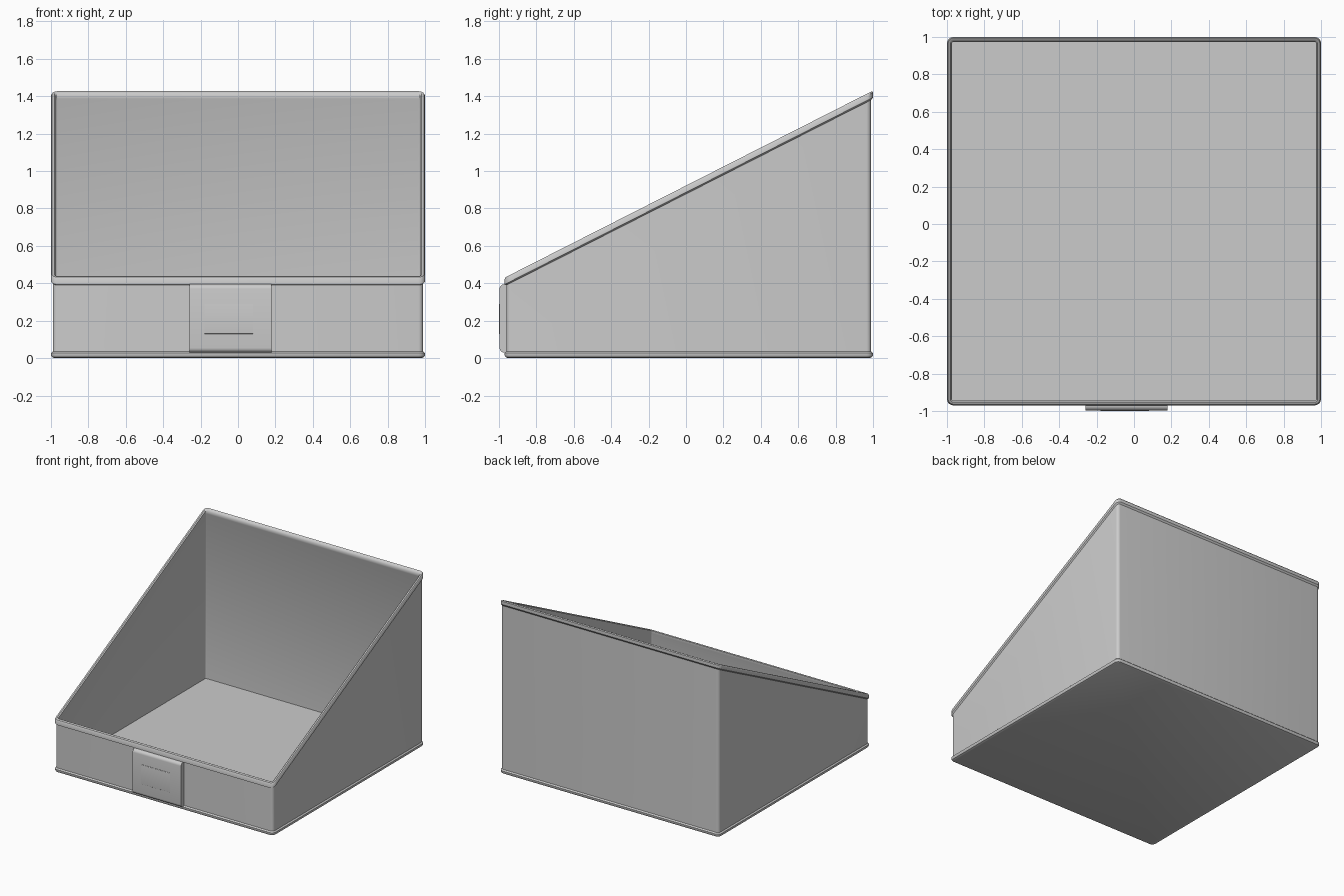
import bpy, bmesh, math

if "Cube" in bpy.data.objects:
    bpy.data.objects.remove(bpy.data.objects["Cube"])

grey = bpy.data.materials.new("light grey plastic")
grey.diffuse_color = (0.6, 0.6, 0.6, 1)
grey.use_nodes = True
grey.node_tree.nodes["Principled BSDF"].inputs["Base Color"].default_value = grey.diffuse_color

X, Y0, Y1, R = 1.0, -0.97, 1.0, 0.035


def top(y):
    # Sloping top edge of the bin
    return 0.43 + (y - Y0) / (Y1 - Y0) * 1.0


def ring(bm, inset, z):
    # Rounded rectangle; z is a number or a function of y
    r = max(R - inset, 0.008)
    verts = []
    for k, (sx, sy) in enumerate([(1, 1), (-1, 1), (-1, -1), (1, -1)]):
        cx = sx * (X - inset - r)
        cy = (Y1 - inset - r) if sy > 0 else (Y0 + inset + r)
        for i in range(6):
            a = math.radians(90 * k + 18 * i)
            x, y = cx + r * math.cos(a), cy + r * math.sin(a)
            verts.append(bm.verts.new((x, y, z(y) if callable(z) else z)))
    return verts


def finish(bm, name):
    bmesh.ops.recalc_face_normals(bm, faces=bm.faces)
    me = bpy.data.meshes.new(name)
    bm.to_mesh(me)
    bm.free()
    me.materials.append(grey)
    ob = bpy.data.objects.new(name, me)
    bpy.context.collection.objects.link(ob)
    bpy.ops.object.select_all(action='DESELECT')
    ob.select_set(True)
    bpy.context.view_layer.objects.active = ob
    bpy.ops.object.shade_smooth_by_angle(angle=math.radians(35))
    return ob


# Bin: base lip, thin walls, rolled rim, inner walls and floor in one skin
def below(d):
    return lambda y: top(y) - d


section = [(0.018, 0.0), (0.006, 0.005), (0.0, 0.015), (0.0, 0.027), (0.01, 0.036),
           (0.01, below(0.045)), (0.0, below(0.036)), (0.0, below(0.01)),
           (0.006, below(0.0)), (0.018, below(0.0)), (0.026, below(0.008)),
           (0.026, below(0.03)), (0.022, below(0.04)), (0.022, 0.03)]
bm = bmesh.new()
rings = [ring(bm, i, z) for i, z in section]
for a, b in zip(rings, rings[1:]):
    n = len(a)
    for i in range(n):
        j = (i + 1) % n
        bm.faces.new((a[i], a[j], b[j], b[i]))
bm.faces.new(rings[0])
bm.faces.new(rings[-1])
finish(bm, "bin_body")


def plate(name, x0, x1, z0, z1, y_front, y_back, bend):
    # Plate with top and bottom edges curving back to the wall
    bm = bmesh.new()
    prof = [(y_back, z0)]
    for k in range(6):
        a = math.radians(18 * k)
        prof.append((y_front + bend * (1 - math.sin(a)), z0 + bend * (1 - math.cos(a))))
    for k in range(6):
        a = math.radians(90 - 18 * k)
        prof.append((y_front + bend * (1 - math.sin(a)), z1 - bend * (1 - math.cos(a))))
    prof.append((y_back, z1))
    bmesh.ops.remove_doubles(bm, verts=bm.verts, dist=1e-5)
    face = bm.faces.new([bm.verts.new((x0, y, z)) for y, z in prof])
    ext = bmesh.ops.extrude_face_region(bm, geom=[face])
    bmesh.ops.translate(bm, vec=(x1 - x0, 0, 0),
                        verts=[v for v in ext["geom"] if isinstance(v, bmesh.types.BMVert)])
    return finish(bm, name)


# Label holder on the front and its raised panel
plate("label_holder", -0.26, 0.18, 0.03, 0.395, -0.997, -0.955, 0.025)
plate("label_panel", -0.18, 0.08, 0.13, 0.29, -1.0, -0.99, 0.002)
